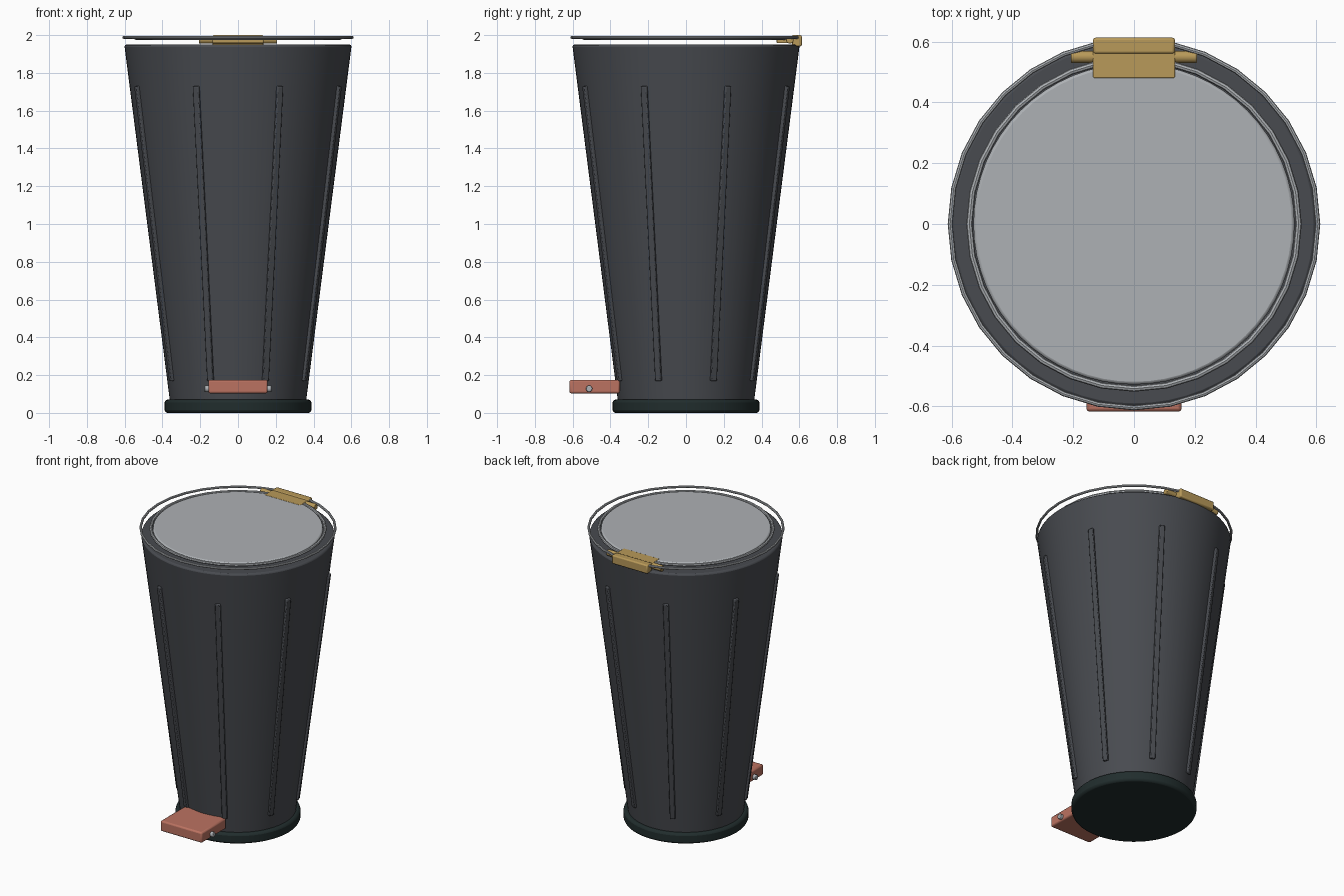
import bpy, math
from mathutils import Vector, Matrix

if "Cube" in bpy.data.objects:
    bpy.data.objects.remove(bpy.data.objects["Cube"])


def material(name, rgb):
    m = bpy.data.materials.new(name)
    m.diffuse_color = (*rgb, 1)
    m.use_nodes = True
    m.node_tree.nodes["Principled BSDF"].inputs["Base Color"].default_value = m.diffuse_color
    return m


CHARCOAL = material("charcoal", (0.065, 0.07, 0.08))
RUBBER = material("rubber", (0.015, 0.026, 0.026))
STEEL = material("steel", (0.42, 0.44, 0.46))
BRASS = material("brass", (0.48, 0.32, 0.10))
RED = material("red", (0.50, 0.17, 0.12))


def finish(name, mat, bevel=0):
    o = bpy.context.object
    o.name = name
    o.data.materials.append(mat)
    if bevel:
        b = o.modifiers.new("bevel", 'BEVEL')
        b.width, b.segments, b.limit_method = bevel, 2, 'ANGLE'
    bpy.ops.object.shade_smooth_by_angle(angle=math.radians(35))
    return o


def cone(name, mat, r1, r2, z1, z2, bevel=0, n=64):
    bpy.ops.mesh.primitive_cone_add(vertices=n, radius1=r1, radius2=r2, depth=z2 - z1,
                                    location=(0, 0, (z1 + z2) / 2))
    return finish(name, mat, bevel)


def box(name, mat, lo, hi, bevel=0):
    lo, hi = Vector(lo), Vector(hi)
    bpy.ops.mesh.primitive_cube_add(size=1, location=(lo + hi) / 2)
    bpy.context.object.data.transform(Matrix.Diagonal((*(hi - lo), 1)))
    return finish(name, mat, bevel)


def rod(name, mat, r, half, y, z, bevel=0):
    bpy.ops.mesh.primitive_cylinder_add(vertices=24, radius=r, depth=2 * half, location=(0, y, z),
                                        rotation=(0, math.pi / 2, 0))
    return finish(name, mat, bevel)


def ring(name, mat, R, r, z, n):
    bpy.ops.mesh.primitive_torus_add(major_radius=R, minor_radius=r, major_segments=n,
                                     minor_segments=8, location=(0, 0, z))
    return finish(name, mat)


# Tapered bin body and rubber foot
cone("body", CHARCOAL, 0.353, 0.602, 0.003, 1.95, 0.012)
cone("base", RUBBER, 0.388, 0.388, 0, 0.07, 0.014)

# Raised ribs following the slope of the wall
for i in range(8):
    a = math.radians(22.5 + 45 * i)
    d = Vector((math.cos(a), math.sin(a), 0))
    p = d * 0.375 + Vector((0, 0, 0.17))
    q = d * 0.575 + Vector((0, 0, 1.73))
    up = (q - p).normalized()
    side = Vector((-d.y, d.x, 0))
    out = side.cross(up)
    bpy.ops.mesh.primitive_cube_add(size=1)
    m = Matrix((out * 0.03, side * 0.034, up * (q - p).length)).transposed().to_4x4()
    bpy.context.object.data.transform(Matrix.Translation((p + q) / 2) @ m)
    finish(f"rib_{i + 1}", CHARCOAL, 0.005)

# Lid with its trim ring, and the outer rim wire
cone("lid", STEEL, 0.53, 0.525, 1.976, 1.994, 0.006)
ring("lid_trim", STEEL, 0.542, 0.010, 1.985, 32)
ring("rim_wire", STEEL, 0.605, 0.008, 1.988, 32)

# Rear hinge: block, leaf and barrel
box("hinge_block", BRASS, (-0.135, 0.56, 1.94), (0.135, 0.613, 2.0), 0.008)
box("hinge_leaf", BRASS, (-0.135, 0.48, 1.957), (0.135, 0.57, 1.996), 0.004)
rod("hinge_barrel", BRASS, 0.02, 0.207, 0.55, 1.975, 0.003)

# Foot pedal with pivot pin
box("pedal", RED, (-0.157, -0.617, 0.103), (0.157, -0.35, 0.175), 0.010)
rod("pedal_pin", STEEL, 0.017, 0.178, -0.513, 0.128, 0.004)
